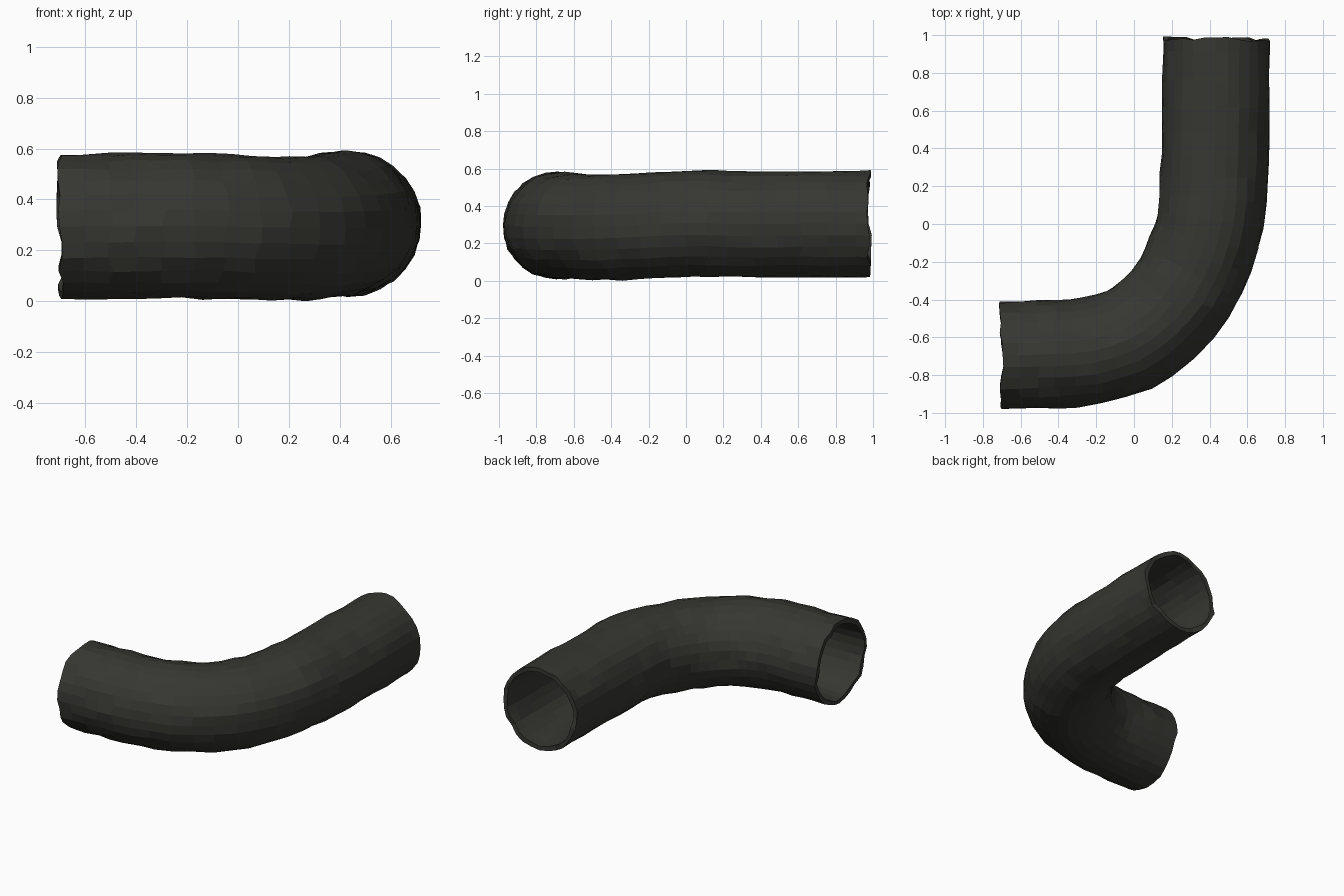
import bpy, bmesh, math, random
from mathutils import Vector

if "Cube" in bpy.data.objects:
    bpy.data.objects.remove(bpy.data.objects["Cube"])

random.seed(4)
SIDES, STEPS = 28, 5
R_OUT, R_IN = 0.284, 0.254

# Centre line of the bent pipe
path = [Vector(p) for p in (
    (-0.70, -0.695, 0.297), (-0.46, -0.690, 0.299), (-0.22, -0.672, 0.299),
    (0.01, -0.592, 0.293), (0.205, -0.425, 0.290), (0.335, -0.21, 0.298),
    (0.405, 0.03, 0.312), (0.425, 0.30, 0.306), (0.432, 0.62, 0.308),
    (0.436, 0.98, 0.308))]


def spline(pts, steps):
    ext = [2 * pts[0] - pts[1]] + pts + [2 * pts[-1] - pts[-2]]
    out = []
    for i in range(1, len(ext) - 2):
        a, b, c, d = ext[i - 1:i + 3]
        for s in range(steps):
            t = s / steps
            out.append(0.5 * (2 * b + (c - a) * t + (2 * a - 5 * b + 4 * c - d) * t * t
                              + (3 * b - a - 3 * c + d) * t ** 3))
    return out + [pts[-1]]


line = spline(path, STEPS)[::1]
line = line[::2] if len(line) % 2 else line[::2] + [line[-1]]
end_wave = [random.uniform(-0.012, 0.012) for _ in range(SIDES)]

bm = bmesh.new()


def wall(radius, rough):
    rings = []
    for i, p in enumerate(line):
        tan = (line[min(i + 1, len(line) - 1)] - line[max(i - 1, 0)]).normalized()
        side = tan.cross(Vector((0, 0, 1))).normalized()
        up = side.cross(tan)
        at_end = i in (0, len(line) - 1)
        ring = []
        for k in range(SIDES):
            a = 2 * math.pi * k / SIDES
            r = radius + random.uniform(-rough, rough)
            slide = end_wave[k] if at_end else random.uniform(-0.012, 0.012)
            ring.append(bm.verts.new(p + r * (side * math.cos(a) + up * math.sin(a)) + tan * slide))
        rings.append(ring)
    return rings


def bridge(a, b):
    for k in range(SIDES):
        j = (k + 1) % SIDES
        bm.faces.new((a[k], a[j], b[j], b[k]))


# Outer skin, inner bore and the two rims
outer, inner = wall(R_OUT, 0.006), wall(R_IN, 0.005)
for skin in (outer, inner):
    for a, b in zip(skin, skin[1:]):
        bridge(a, b)
bridge(outer[0], inner[0])
bridge(outer[-1], inner[-1])
bmesh.ops.recalc_face_normals(bm, faces=bm.faces)

# Rest on the ground
low = min(v.co.z for v in bm.verts)
bmesh.ops.translate(bm, verts=bm.verts, vec=(0, 0, -low))

mesh = bpy.data.meshes.new("bent_pipe")
bm.to_mesh(mesh)
bm.free()
pipe = bpy.data.objects.new("bent_pipe", mesh)
bpy.context.collection.objects.link(pipe)

# Dark rubber-like colour
mat = bpy.data.materials.new("dark_grey")
mat.diffuse_color = (0.037, 0.037, 0.032, 1)
mat.use_nodes = True
mat.node_tree.nodes["Principled BSDF"].inputs["Base Color"].default_value = mat.diffuse_color
mesh.materials.append(mat)
